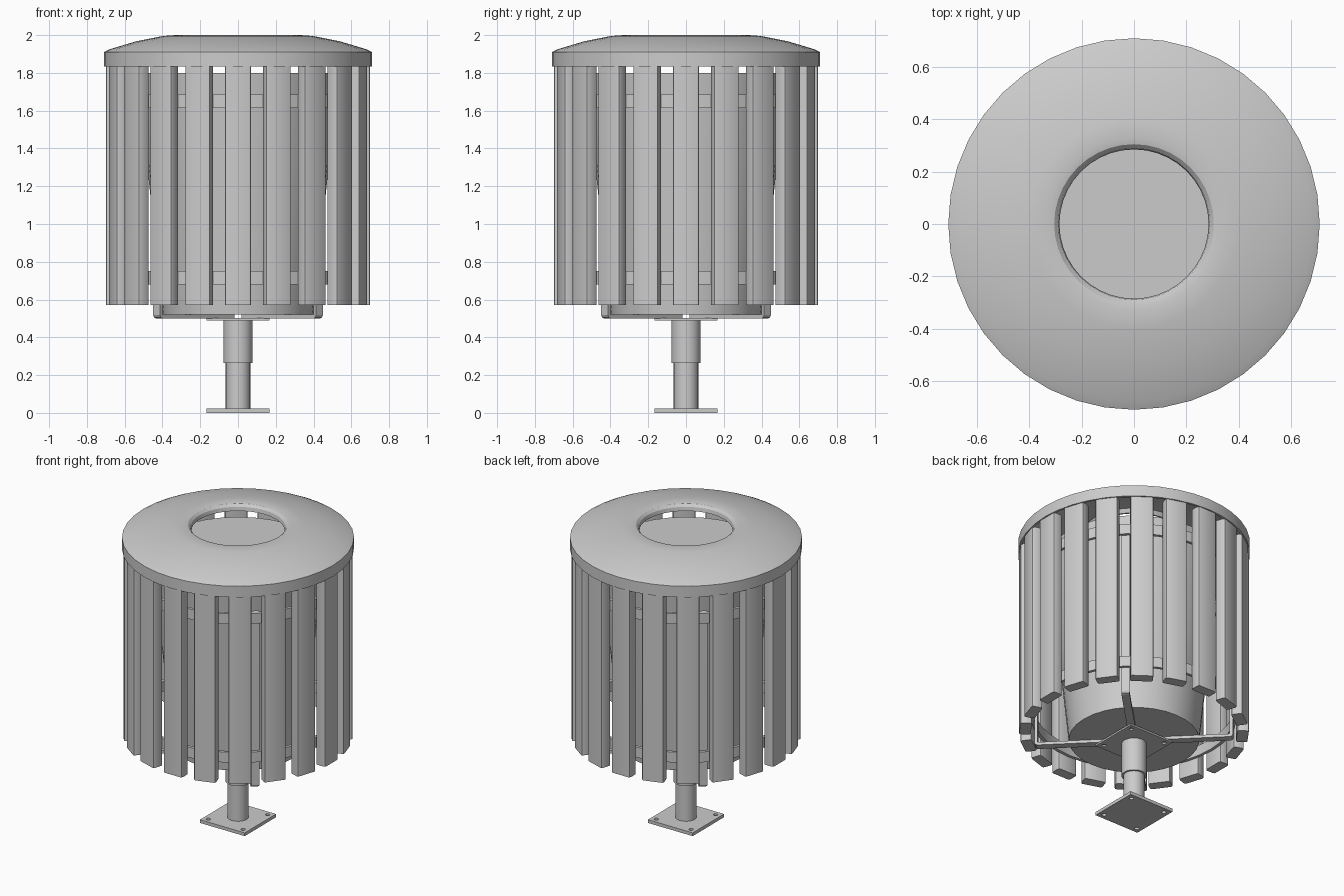
import bpy, bmesh, math
from mathutils import Matrix

if "Cube" in bpy.data.objects:
    bpy.data.objects.remove(bpy.data.objects["Cube"])

grey = bpy.data.materials.new("plain grey")
grey.use_nodes = True
GREY = (0.6, 0.6, 0.6, 1)
grey.diffuse_color = GREY
grey.node_tree.nodes["Principled BSDF"].inputs["Base Color"].default_value = GREY


def finish(name, bm, smooth=False):
    bmesh.ops.recalc_face_normals(bm, faces=bm.faces)
    mesh = bpy.data.meshes.new(name)
    bm.to_mesh(mesh)
    bm.free()
    mesh.materials.append(grey)
    obj = bpy.data.objects.new(name, mesh)
    bpy.context.collection.objects.link(obj)
    if smooth:
        bpy.ops.object.select_all(action="DESELECT")
        obj.select_set(True)
        bpy.context.view_layer.objects.active = obj
        bpy.ops.object.shade_smooth_by_angle(angle=math.radians(30))
    return obj


def lathe(name, profile, sides, closed=True):
    """Turn a (radius, height) profile around the z axis."""
    bm = bmesh.new()
    verts = [bm.verts.new((r, 0, z)) for r, z in profile]
    edges = [bm.edges.new(pair) for pair in zip(verts, verts[1:])]
    if closed:
        edges.append(bm.edges.new((verts[-1], verts[0])))
    bmesh.ops.spin(bm, geom=verts + edges, cent=(0, 0, 0), axis=(0, 0, 1),
                   angle=math.tau, steps=sides)
    bmesh.ops.remove_doubles(bm, verts=bm.verts, dist=0.0005)
    return finish(name, bm, True)


def add_box(bm, x, y, z, bevel=0, turn=0):
    """Box between (low, high) pairs, bevelled and turned about z."""
    size = [b - a for a, b in (x, y, z)]
    mid = [(a + b) / 2 for a, b in (x, y, z)]
    part = bmesh.new()
    bmesh.ops.create_cube(part, size=1, matrix=Matrix.Translation(mid) @ Matrix.Diagonal((*size, 1)))
    if bevel:
        upright = [e for e in part.edges if abs(e.verts[0].co.z - e.verts[1].co.z) > 0.1]
        bmesh.ops.bevel(part, geom=upright, offset=bevel, segments=2, profile=0.5, affect="EDGES")
    part.transform(Matrix.Rotation(turn, 4, "Z"))
    temp = bpy.data.meshes.new("temp")
    part.to_mesh(temp)
    part.free()
    bm.from_mesh(temp)
    bpy.data.meshes.remove(temp)


def plate(name, low, high, half, hole_at, hole_radius):
    """Square plate with a bolt hole in each corner."""
    bm = bmesh.new()
    add_box(bm, (-half, half), (-half, half), (low, high))
    obj = finish(name, bm)
    cut = bmesh.new()
    for sx in (-1, 1):
        for sy in (-1, 1):
            spot = Matrix.Translation((sx * hole_at, sy * hole_at, (low + high) / 2))
            bmesh.ops.create_cone(cut, cap_ends=True, segments=16, radius1=hole_radius,
                                  radius2=hole_radius, depth=0.1, matrix=spot)
    cutter = finish(name + "_cutter", cut)
    mod = obj.modifiers.new("bolt holes", "BOOLEAN")
    mod.object = cutter
    mod.solver = "EXACT"
    bpy.context.view_layer.objects.active = obj
    bpy.ops.object.modifier_apply(modifier=mod.name)
    bpy.data.objects.remove(cutter)


# Domed lid with a rolled opening and a flat outer rim
lathe("lid", [(0.71, 1.835), (0.71, 1.91), (0.68, 1.925), (0.54, 1.967), (0.40, 1.995),
              (0.33, 2.0), (0.305, 1.995), (0.29, 1.98), (0.285, 1.955), (0.295, 1.955),
              (0.31, 1.98), (0.40, 1.98), (0.54, 1.95), (0.695, 1.905), (0.695, 1.835)], 40)

# Ring of upright slats
bm = bmesh.new()
COUNT = 20
for i in range(COUNT):
    add_box(bm, (0.63, 0.70), (-0.07, 0.07), (0.572, 1.84), 0.012, i * math.tau / COUNT)
finish("slats", bm, True)

# Hoops behind the slats
for name, low in (("lower_hoop", 0.68), ("upper_hoop", 1.615)):
    lathe(name, [(0.61, low), (0.63, low), (0.63, low + 0.07), (0.61, low + 0.07)], 40)

# Tapered liner
lathe("liner", [(0, 0.52), (0.40, 0.52), (0.53, 1.8), (0, 1.8)], 32, False)

# Bent support arms on the diagonals
profile = [(0.05, 0.5), (0.59, 0.5), (0.603, 0.504), (0.61, 0.517), (0.61, 1.685),
           (0.59, 1.685), (0.59, 0.52), (0.05, 0.52)]
bm = bmesh.new()
for i in range(4):
    turn = Matrix.Rotation(math.radians(45 + 90 * i), 3, "Z")
    face = bm.faces.new([bm.verts.new(turn @ Matrix.Translation((r, -0.025, z)).translation)
                         for r, z in profile])
    side = bmesh.ops.extrude_face_region(bm, geom=[face], use_keep_orig=True)["geom"]
    bmesh.ops.translate(bm, verts=[v for v in side if isinstance(v, bmesh.types.BMVert)],
                        vec=turn @ Matrix.Translation((0, 0.05, 0)).translation)
finish("support_arms", bm)

# Post, sleeve and plates
lathe("post", [(0, 0.01), (0.065, 0.01), (0.065, 0.3), (0, 0.3)], 24, False)
lathe("sleeve", [(0, 0.265), (0.077, 0.265), (0.077, 0.495), (0, 0.495)], 24, False)
plate("base_plate", 0, 0.022, 0.167, 0.13, 0.014)
plate("top_plate", 0.49, 0.502, 0.167, 0.13, 0.014)
